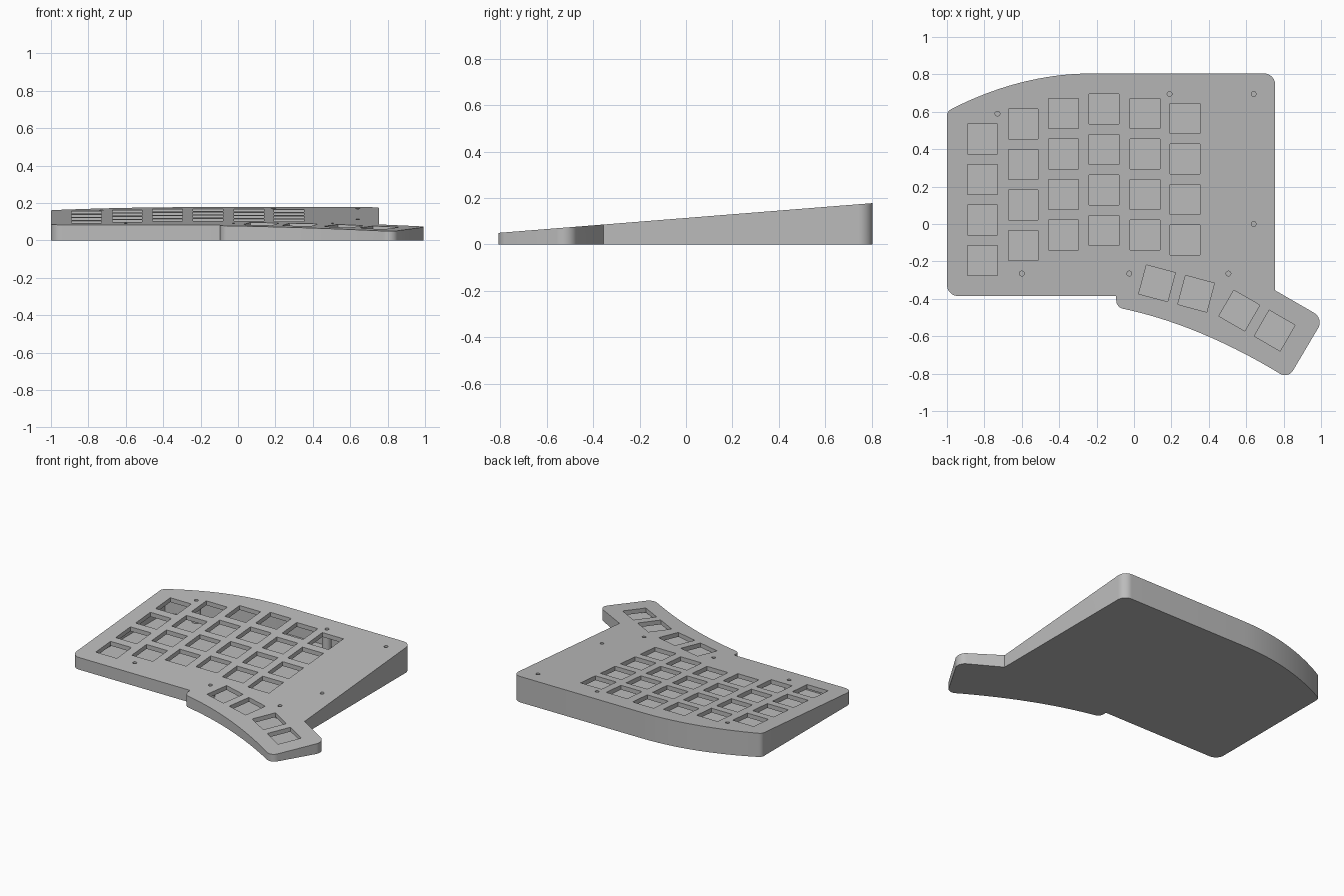
import bpy, bmesh, math
from mathutils import Vector

if "Cube" in bpy.data.objects:
    bpy.data.objects.remove(bpy.data.objects["Cube"])

WALL, PLATE, FLOOR, KEY, PITCH = 0.04, 0.03, 0.015, 0.16, 0.2165

grey = bpy.data.materials.new("case grey")
grey.diffuse_color = (0.5, 0.5, 0.5, 1)
grey.use_nodes = True
grey.node_tree.nodes["Principled BSDF"].inputs["Base Color"].default_value = grey.diffuse_color


def top(y, offset=0.0):
    """Height of the sloping top face."""
    return 0.114 + 0.0795 * y + offset


def bezier(a, b, c, n=18):
    a, b, c = Vector(a), Vector(b), Vector(c)
    return [a * (1 - t) ** 2 + b * 2 * t * (1 - t) + c * t * t
            for t in (i / n for i in range(n + 1))]


def fillet(corners, steps=8):
    """Round each (point, radius) corner of a closed outline."""
    out, n = [], len(corners)
    for i, (p, r) in enumerate(corners):
        if r == 0:
            out.append(p)
            continue
        d0 = (corners[i - 1][0] - p).normalized()
        d1 = (corners[(i + 1) % n][0] - p).normalized()
        half = d0.angle(d1) / 2
        centre = p + (d0 + d1).normalized() * r / math.sin(half)
        start = p + d0 * r / math.tan(half) - centre
        end = p + d1 * r / math.tan(half) - centre
        for k in range(steps + 1):
            t = k / steps
            out.append(centre + (start * (1 - t) + end * t).normalized() * r)
    return out


def inset(points, d):
    """Offset a counter-clockwise outline inwards."""
    out, n = [], len(points)
    for i, p in enumerate(points):
        a = (p - points[i - 1]).normalized()
        b = (points[(i + 1) % n] - p).normalized()
        na, nb = Vector((-a.y, a.x)), Vector((-b.y, b.x))
        out.append(p + (na + nb) * d / (1 + na.dot(nb)))
    return out


def prisms(name, outlines, low, high):
    """Upright prisms whose end heights are functions of y."""
    bm = bmesh.new()
    for pts in outlines:
        lo = [bm.verts.new((p.x, p.y, low(p.y))) for p in pts]
        hi = [bm.verts.new((p.x, p.y, high(p.y))) for p in pts]
        bm.faces.new(lo[::-1])
        bm.faces.new(hi)
        for i in range(len(pts)):
            j = (i + 1) % len(pts)
            bm.faces.new((lo[i], lo[j], hi[j], hi[i]))
    bmesh.ops.recalc_face_normals(bm, faces=bm.faces)
    mesh = bpy.data.meshes.new(name)
    bm.to_mesh(mesh)
    bm.free()
    mesh.materials.append(grey)
    ob = bpy.data.objects.new(name, mesh)
    bpy.context.collection.objects.link(ob)
    return ob


def cut(target, cutter):
    """Subtract the cutter and discard it."""
    mod = target.modifiers.new("cut", 'BOOLEAN')
    mod.operation, mod.solver, mod.object = 'DIFFERENCE', 'EXACT', cutter
    bpy.context.view_layer.objects.active = target
    bpy.ops.object.modifier_apply(modifier=mod.name)
    bpy.data.objects.remove(cutter)


def circle(x, y, r, n):
    return [Vector((x + r * math.cos(2 * math.pi * i / n),
                    y + r * math.sin(2 * math.pi * i / n))) for i in range(n)]


def square(x, y, degrees=0):
    a, h = math.radians(degrees), KEY / 2
    c, s = math.cos(a), math.sin(a)
    return [Vector((x + u * c - v * s, y + u * s + v * c))
            for u, v in ((-h, -h), (h, -h), (h, h), (-h, h))]


# Case outline, counter-clockwise: straight edges plus two curved ones
thumb_edge = bezier((-0.04, -0.457), (0.353, -0.544), (0.77, -0.794))
back_edge = bezier((-0.22, 0.805), (-0.6, 0.805), (-0.97, 0.618))
V = Vector
outline = [(V((-1, -0.385)), 0.06), (V((-0.095, -0.385)), 0),
           (V((-0.095, -0.445)), 0.045)]
outline += [(p, 0) for p in thumb_edge]
outline += [(V((0.8245, -0.827)), 0.05), (V((1.015, -0.505)), 0.06),
            (V((0.755, -0.355)), 0), (V((0.755, 0.805)), 0.06)]
outline += [(p, 0) for p in back_edge]
outline += [(V((-1, 0.6)), 0.035)]

case = prisms("keyboard_case", [fillet(outline)], lambda y: 0, top)

# Hollow interior, leaving screw posts standing
screws = [(-0.73, 0.59), (0.19, 0.695), (0.64, 0.695), (0.64, 0.0),
          (0.505, -0.265), (-0.025, -0.265), (-0.6, -0.265)]
cavity = prisms("cavity", [inset([p for p, r in outline], WALL)],
                lambda y: FLOOR, lambda y: top(y, -PLATE))
cut(cavity, prisms("posts", [circle(x, y, 0.03, 20) for x, y in screws],
                   lambda y: -0.1, lambda y: 0.4))
cut(case, cavity)

# Key openings: six staggered columns of four, then the thumb fan
columns = [(-0.81, 0.455), (-0.592, 0.535), (-0.377, 0.59),
           (-0.16, 0.615), (0.058, 0.59), (0.272, 0.563)]
keys = [square(x, y - row * PITCH) for x, y in columns for row in range(4)]
keys += [square(0.123, -0.317, -15), square(0.332, -0.373, -15),
         square(0.563, -0.463, -30), square(0.752, -0.57, -30)]
cut(case, prisms("key_openings", keys, lambda y: top(y, -0.04),
                 lambda y: top(y, 0.05)))

# Screw holes
cut(case, prisms("screw_holes", [circle(x, y, 0.013, 16) for x, y in screws],
                 lambda y: top(y, -0.05), lambda y: top(y, 0.05)))

bpy.ops.object.select_all(action='DESELECT')
case.select_set(True)
bpy.context.view_layer.objects.active = case
bpy.ops.object.shade_smooth_by_angle(angle=math.radians(30))
